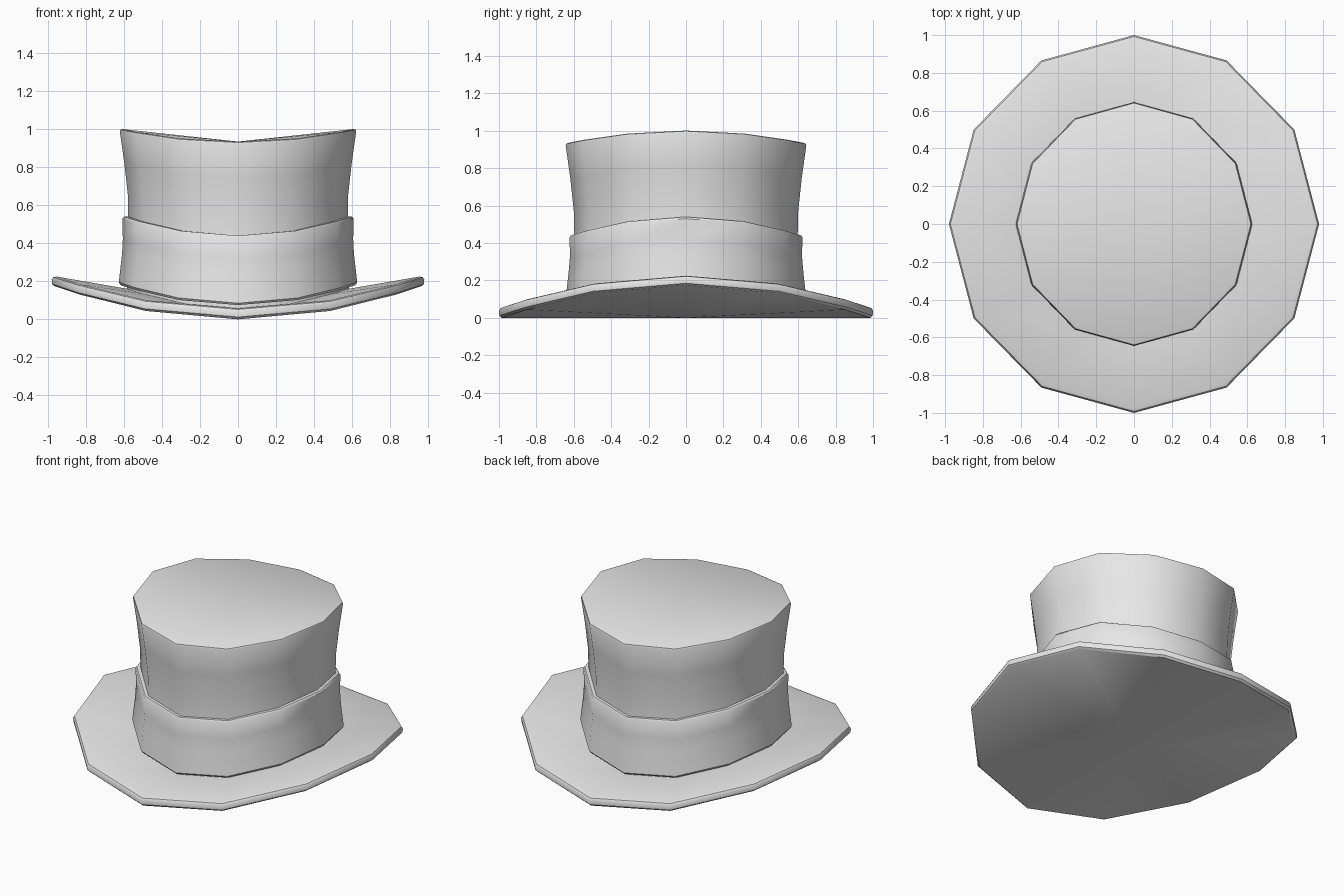
import bpy, bmesh
from math import sin, cos, radians, tau

SIDES = 12

cube = bpy.data.objects.get("Cube")
if cube:
    bpy.data.objects.remove(cube, do_unlink=True)

felt = bpy.data.materials.new("grey_felt")
felt.use_nodes = True
felt.diffuse_color = (0.8, 0.8, 0.8, 1)
felt.node_tree.nodes["Principled BSDF"].inputs["Base Color"].default_value = felt.diffuse_color


def loft(name, rings, cap_first=None, cap_last=None):
    """Skin saddle-shaped rings (x radius, y radius, height, rise at the sides)."""
    bm = bmesh.new()
    loops = []
    for rx, ry, z, rise in rings:
        angles = [tau * i / SIDES for i in range(SIDES)]
        loops.append([bm.verts.new((rx * cos(a), ry * sin(a), z + rise * cos(a) ** 2))
                      for a in angles])
    for low, high in zip(loops, loops[1:]):
        for i in range(SIDES):
            j = (i + 1) % SIDES
            bm.faces.new((low[i], low[j], high[j], high[i]))
    # Fans close the ends that have a centre height
    for loop, height in ((loops[0][::-1], cap_first), (loops[-1], cap_last)):
        if height is not None:
            centre = bm.verts.new((0, 0, height))
            for i in range(SIDES):
                bm.faces.new((loop[i], loop[(i + 1) % SIDES], centre))
    mesh = bpy.data.meshes.new(name)
    bm.to_mesh(mesh)
    bm.free()
    obj = bpy.data.objects.new(name, mesh)
    bpy.context.collection.objects.link(obj)
    mesh.materials.append(felt)
    bpy.ops.object.select_all(action="DESELECT")
    obj.select_set(True)
    bpy.context.view_layer.objects.active = obj
    bpy.ops.object.shade_smooth_by_angle(angle=radians(35))
    return obj


# Curled brim with a softened edge
loft("brim", [
    (0.965, 0.985, 0.0, 0.175),
    (0.978, 0.998, 0.012, 0.173),
    (0.98, 1.0, 0.038, 0.17),
    (0.972, 0.992, 0.052, 0.17),
    (0.955, 0.975, 0.058, 0.167),
    (0.58, 0.60, 0.06, 0.10),
], cap_first=0.0)

# Crown flaring towards the top
loft("crown", [
    (0.585, 0.605, 0.05, 0.10),
    (0.578, 0.597, 0.44, 0.095),
    (0.58, 0.60, 0.57, 0.09),
    (0.598, 0.618, 0.74, 0.08),
    (0.622, 0.643, 0.92, 0.07),
    (0.619, 0.64, 0.93, 0.068),
    (0.61, 0.63, 0.935, 0.066),
], cap_last=0.935)

# Hat band wrapped round the foot of the crown
loft("hat_band", [
    (0.58, 0.60, 0.075, 0.10),
    (0.618, 0.636, 0.075, 0.105),
    (0.627, 0.645, 0.085, 0.11),
    (0.610, 0.628, 0.24, 0.105),
    (0.606, 0.621, 0.32, 0.10),
    (0.608, 0.622, 0.43, 0.10),
    (0.600, 0.616, 0.44, 0.10),
    (0.575, 0.592, 0.44, 0.10),
])
